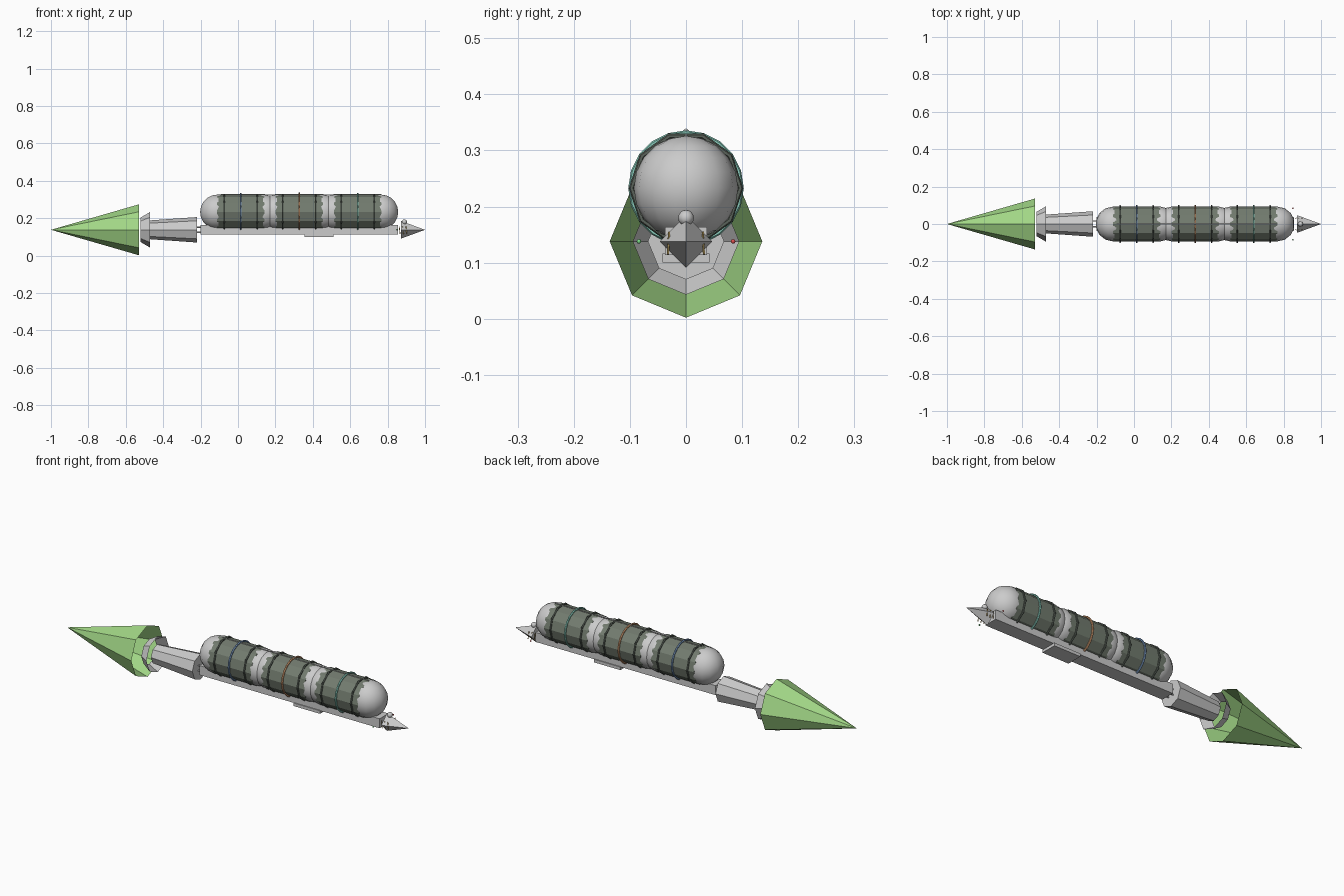
import bpy, bmesh, math
from mathutils import Vector, Matrix

if "Cube" in bpy.data.objects:
    bpy.data.objects.remove(bpy.data.objects["Cube"])

AX = 0.138   # height of the drive axis
TZ = 0.233   # height of the tank axis
mats = {}


def colour(ob, rgb):
    if rgb:
        if rgb not in mats:
            m = bpy.data.materials.new("paint_%d" % len(mats))
            m.diffuse_color = (*rgb, 1)
            m.use_nodes = True
            m.node_tree.nodes["Principled BSDF"].inputs["Base Color"].default_value = m.diffuse_color
            mats[rgb] = m
        ob.data.materials.append(mats[rgb])


def finish(name, bm, rgb=None, smooth=False):
    me = bpy.data.meshes.new(name)
    bmesh.ops.recalc_face_normals(bm, faces=bm.faces)
    for f in bm.faces:
        f.smooth = smooth
    bm.to_mesh(me)
    bm.free()
    ob = bpy.data.objects.new(name, me)
    bpy.context.collection.objects.link(ob)
    colour(ob, rgb)
    return ob


def frustum(name, a, b, r1, r2, sides, rgb=None, caps=True):
    """Cone or cylinder from point a to point b."""
    a, b = Vector(a), Vector(b)
    d = b - a
    bm = bmesh.new()
    rot = Vector((0, 0, 1)).rotation_difference(d).to_matrix().to_4x4()
    bmesh.ops.create_cone(bm, cap_ends=caps, segments=sides, radius1=r1,
                          radius2=r2, depth=d.length,
                          matrix=Matrix.Translation((a + b) / 2) @ rot)
    if r1 == 0 or r2 == 0:
        bmesh.ops.remove_doubles(bm, verts=bm.verts, dist=1e-5)
    return finish(name, bm, rgb)


def box(name, lo, hi, rgb=None):
    lo, hi = Vector(lo), Vector(hi)
    bm = bmesh.new()
    bmesh.ops.create_cube(bm, size=1, matrix=Matrix.Translation((lo + hi) / 2)
                          @ Matrix.Diagonal((*(hi - lo), 1)))
    return finish(name, bm, rgb)


def ball(name, c, r, seg, rings, rgb=None):
    bm = bmesh.new()
    bmesh.ops.create_uvsphere(bm, u_segments=seg, v_segments=rings, radius=r,
                              matrix=Matrix.Translation(c))
    return finish(name, bm, rgb, True)


def hoop(name, x, major, minor, sides, rgb):
    bpy.ops.mesh.primitive_torus_add(
        location=(x, 0, TZ), rotation=(0, math.pi / 2, 0), major_radius=major,
        minor_radius=minor, major_segments=sides, minor_segments=6)
    ob = bpy.context.object
    ob.name = name
    # a vertex lies on the side (y) axis
    ob.data.transform(Matrix.Rotation(math.pi / 2, 4, 'Z'))
    colour(ob, rgb)


# drive: open plume, open nozzle bell, tapered engine
frustum("exhaust_plume", (-1, 0, AX), (-0.53, 0, AX), 0, 0.136, 8,
        (0.36, 0.68, 0.24), caps=False)
frustum("nozzle", (-0.52, 0, AX), (-0.47, 0, AX), 0.066, 0.095, 8, caps=False)
frustum("engine", (-0.475, 0, AX), (-0.22, 0, AX), 0.05, 0.068, 8)

# struts between engine and spine
for sy in (-1, 1):
    for sz in (-1, 1):
        y, z = sy * 0.016, AX + sz * 0.014
        frustum("engine_strut", (-0.23, y, z), (-0.19, y, z), 0.004, 0.004, 5)

# spine beam and belly plate
box("spine", (-0.2, -0.037, 0.114), (0.855, 0.037, 0.164))
box("belly_plate", (0.355, -0.042, 0.1), (0.51, 0.042, 0.116))

# three capsule tanks with dark sleeves, dark hoops and one coloured hoop each
bands = [(0.2, 0.33, 0.55), (0.7, 0.36, 0.18), (0.25, 0.6, 0.5)]
DARK = (0.17, 0.2, 0.16)
for cx, rgb in zip((0.014, 0.327, 0.64), bands):
    frustum("tank_sleeve", (cx - 0.127, 0, TZ), (cx + 0.127, 0, TZ),
            0.094, 0.094, 12, DARK)
    for s in (-1, 1):
        ball("tank_end", (cx + s * 0.126, 0, TZ), 0.093, 14, 10)
        hoop("tank_rib", cx + s * 0.088, 0.097, 0.005, 10, (0.1, 0.12, 0.1))
    hoop("tank_band", cx, 0.098, 0.005, 20, rgb)

# rail along the top and its beacon
frustum("top_rail", (-0.09, 0, 0.328), (0.765, 0, 0.328), 0.002, 0.002, 5)
ball("top_beacon", (0.327, 0, 0.334), 0.005, 8, 6)

# four-sided nose with sensor dome
frustum("nose", (0.872, 0, AX), (1, 0, AX), 0.047, 0, 4)
ball("sensor_dome", (0.89, 0, 0.18), 0.014, 10, 8)

# thin gold probes and side lights beside the nose
for s, rgb in ((-1, (0.2, 0.7, 0.25)), (1, (0.75, 0.08, 0.08))):
    for i in range(3):
        x = 0.862 + i * 0.018
        frustum("probe", (x, s * 0.03, 0.155), (x + 0.005, s * 0.032, 0.115),
                0.002, 0.002, 5, (0.6, 0.42, 0.14))
    ball("side_light", (0.85, s * 0.084, AX), 0.004, 8, 6, rgb)
